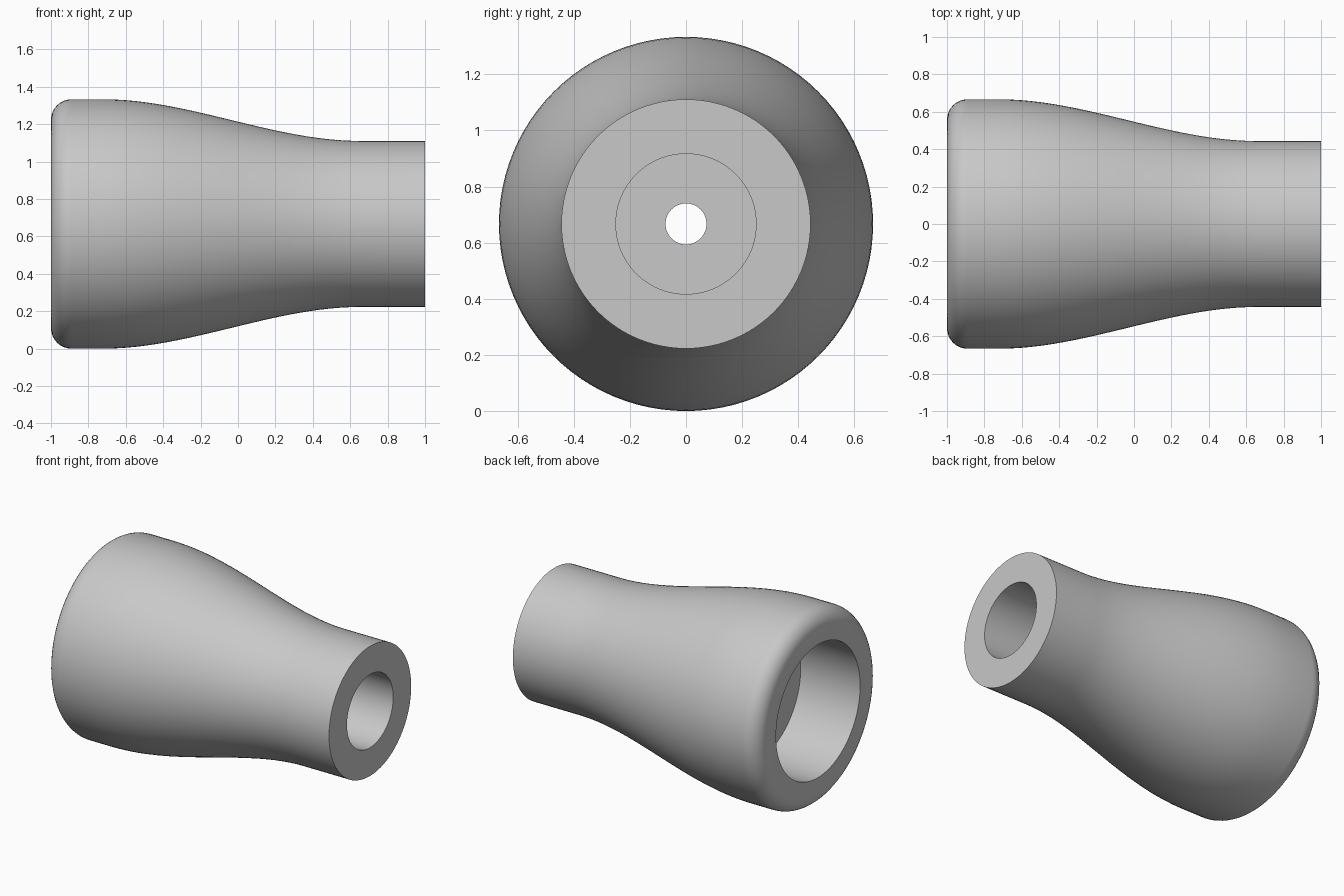
import bpy, bmesh, math
from mathutils import Vector

cube = bpy.data.objects.get("Cube")
if cube:
    bpy.data.objects.remove(cube, do_unlink=True)

# Main dimensions
WIDE, NARROW, FILLET = 2 / 3, 0.444, 0.11
SOCKET_R, SOCKET_DEPTH = 0.455, 0.45
BORE_R, BORE_DEPTH = 0.25, 0.89
HOLE_R = 0.073
TAPER_START, TAPER_END = -0.72, 0.65
SEGMENTS = 96

# Outer profile: rounded rim at the wide end
outline = []
for i in range(9):
    a = math.pi / 2 * i / 8
    outline.append((-1 + FILLET * (1 - math.sin(a)),
                    WIDE - FILLET * (1 - math.cos(a))))
outline.reverse()

# Outer profile: smooth S-shaped taper to the narrow end
for i in range(25):
    t = i / 24
    s = t * t * (3 - 2 * t)
    outline.append((TAPER_START + t * (TAPER_END - TAPER_START),
                    WIDE + s * (NARROW - WIDE)))
outline.append((1, NARROW))

# Inner profile: narrow bore, screw hole and wide socket
outline += [(1, BORE_R), (1 - BORE_DEPTH, BORE_R), (1 - BORE_DEPTH, HOLE_R),
            (-1 + SOCKET_DEPTH, HOLE_R), (-1 + SOCKET_DEPTH, SOCKET_R),
            (-1, SOCKET_R)]

# The fillet runs from the end face to the side, so order it end face first
rim = sorted(outline[:9])
outline[:9] = rim

# Revolve the closed outline about the long axis
bm = bmesh.new()
verts = [bm.verts.new((x, 0, r)) for x, r in outline]
edges = [bm.edges.new((v, verts[(i + 1) % len(verts)])) for i, v in enumerate(verts)]
bmesh.ops.spin(bm, geom=verts + edges, cent=Vector(), axis=(1, 0, 0),
               angle=math.tau, steps=SEGMENTS, use_duplicate=False)
bmesh.ops.remove_doubles(bm, verts=bm.verts, dist=0.0001)
bmesh.ops.recalc_face_normals(bm, faces=bm.faces)
bmesh.ops.translate(bm, verts=bm.verts, vec=(0, 0, WIDE))

mesh = bpy.data.meshes.new("tapered_sleeve")
bm.to_mesh(mesh)
bm.free()
sleeve = bpy.data.objects.new("tapered_sleeve", mesh)
bpy.context.collection.objects.link(sleeve)

# Plain grey finish
grey = bpy.data.materials.new("light_grey")
grey.use_nodes = True
colour = (0.58, 0.58, 0.58, 1)
grey.diffuse_color = colour
grey.node_tree.nodes["Principled BSDF"].inputs["Base Color"].default_value = colour
mesh.materials.append(grey)

# Smooth sides with crisp bore edges
bpy.ops.object.select_all(action="DESELECT")
sleeve.select_set(True)
bpy.context.view_layer.objects.active = sleeve
bpy.ops.object.shade_smooth_by_angle(angle=math.radians(30))
